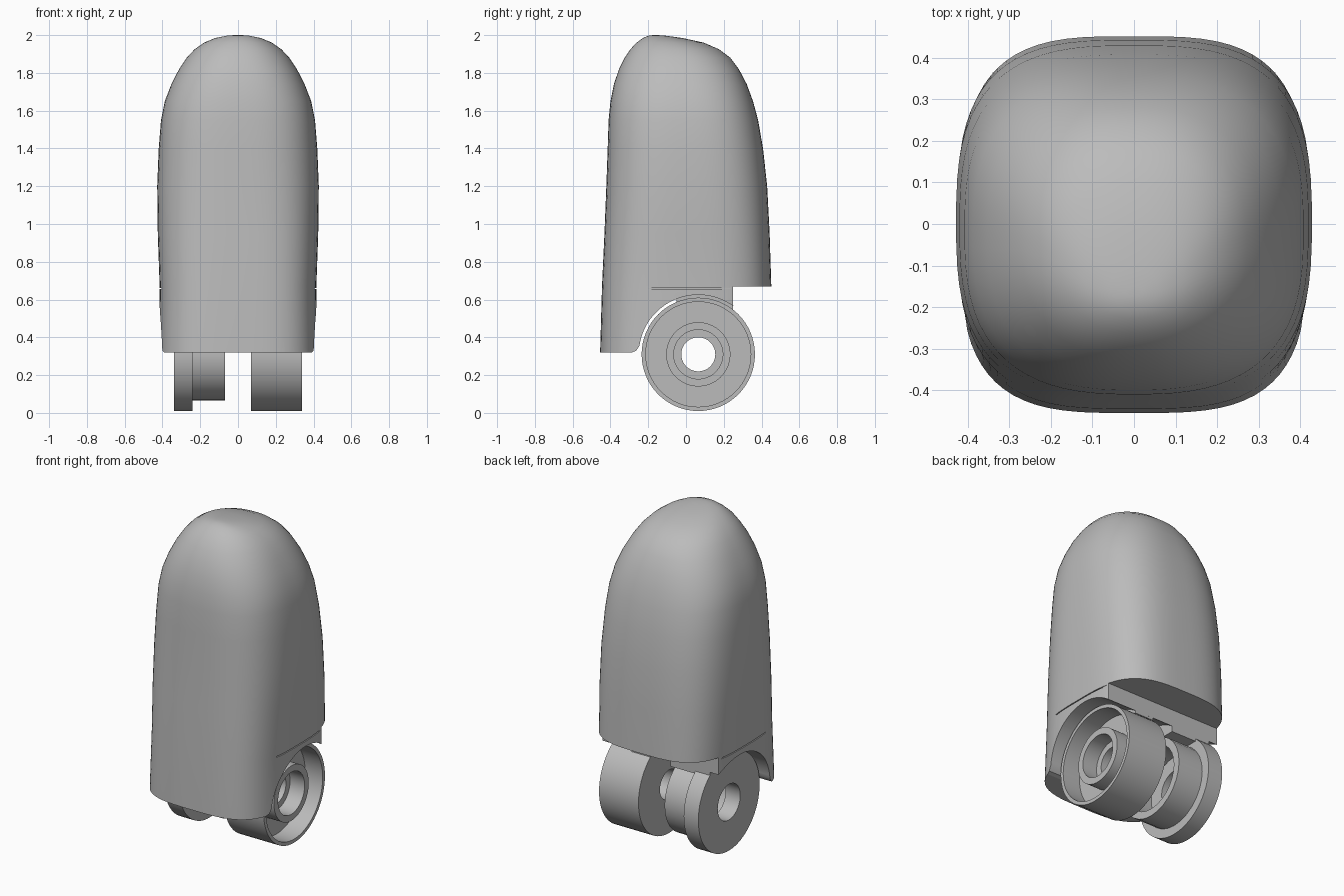
import bpy, bmesh, math

cube = bpy.data.objects.get("Cube")
if cube:
    bpy.data.objects.remove(cube, do_unlink=True)

GREY = (0.5, 0.5, 0.5, 1)
grey = bpy.data.materials.new("plain grey")
grey.use_nodes = True
grey.diffuse_color = GREY
grey.node_tree.nodes["Principled BSDF"].inputs["Base Color"].default_value = GREY

HINGE_Y, HINGE_Z = 0.065, 0.31


def finish(name, bm, angle=35):
    bmesh.ops.recalc_face_normals(bm, faces=bm.faces)
    mesh = bpy.data.meshes.new(name)
    bm.to_mesh(mesh)
    bm.free()
    mesh.materials.append(grey)
    obj = bpy.data.objects.new(name, mesh)
    bpy.context.collection.objects.link(obj)
    smooth(obj, angle)
    return obj


def smooth(obj, angle):
    bpy.ops.object.select_all(action="DESELECT")
    bpy.context.view_layer.objects.active = obj
    obj.select_set(True)
    bpy.ops.object.shade_smooth_by_angle(angle=math.radians(angle))


def bridge(bm, rings):
    for a, b in rings:
        for i in range(len(a)):
            j = (i + 1) % len(a)
            bm.faces.new((a[i], a[j], b[j], b[i]))


def lathe(name, profile, sides=64):
    """Closed (x, radius) profile turned around the hinge axis."""
    bm = bmesh.new()
    rings = []
    for k in range(sides):
        t = math.tau * k / sides
        rings.append([bm.verts.new((x, HINGE_Y + r * math.cos(t), HINGE_Z + r * math.sin(t)))
                      for x, r in profile])
    bridge(bm, zip(rings, rings[1:] + rings[:1]))
    return finish(name, bm)


def prism(name, outline, x0, x1):
    """Side outline (y, z) extruded across x."""
    bm = bmesh.new()
    a, b = [[bm.verts.new((x, y, z)) for y, z in outline] for x in (x0, x1)]
    bridge(bm, [(a, b)])
    bm.faces.new(a)
    bm.faces.new(b)
    return finish(name, bm)


def box(name, x0, x1, y0, y1, z0, z1):
    return prism(name, [(y0, z0), (y1, z0), (y1, z1), (y0, z1)], x0, x1)


def cut(obj, cutter):
    cutter.hide_render = True
    mod = obj.modifiers.new("cut", "BOOLEAN")
    mod.operation = "DIFFERENCE"
    mod.solver = "EXACT"
    mod.object = cutter
    bpy.context.view_layer.objects.active = obj
    bpy.ops.object.modifier_apply(modifier=mod.name)
    bpy.data.objects.remove(cutter, do_unlink=True)


def power(v, e):
    return math.copysign(abs(v) ** e, v)


# Rounded shell: height, half width, front y, back y, squareness
SECTIONS = [
    (0.32, 0.42, -0.455, 0.455, 3.4),
    (0.67, 0.415, -0.445, 0.452, 3.3),
    (0.95, 0.425, -0.432, 0.443, 3.1),
    (1.2, 0.428, -0.422, 0.43, 2.9),
    (1.4, 0.42, -0.415, 0.408, 2.8),
    (1.55, 0.408, -0.41, 0.382, 2.7),
    (1.65, 0.388, -0.4, 0.355, 2.6),
    (1.74, 0.353, -0.382, 0.322, 2.5),
    (1.82, 0.312, -0.355, 0.28, 2.4),
    (1.88, 0.272, -0.325, 0.235, 2.3),
    (1.925, 0.23, -0.295, 0.175, 2.3),
    (1.96, 0.18, -0.262, 0.095, 2.2),
    (1.985, 0.12, -0.228, -0.02, 2.2),
    (1.997, 0.06, -0.198, -0.11, 2.1),
    (2.0, 0.02, -0.175, -0.15, 2),
]
bm = bmesh.new()
rings = []
SIDES = 72
for z, half, front, back, n in SECTIONS:
    mid, depth = (front + back) / 2, (back - front) / 2
    angles = [math.tau * (k + 0.5) / SIDES for k in range(SIDES)]
    rings.append([bm.verts.new((half * power(math.cos(t), 2 / n),
                                mid + depth * power(math.sin(t), 2 / n), z)) for t in angles])
bridge(bm, zip(rings, rings[1:]))
bm.faces.new(rings[0])
bm.faces.new(rings[-1])
shell = finish("fingertip_shell", bm)

# Hinge clearance: lip fillet, arc around the barrels, raised back edge
arc = [math.radians(172 - 118 * k / 30) for k in range(31)]
outline = [(-0.3, 0.2), (-0.29, 0.319), (-0.265, 0.328)]
outline += [(HINGE_Y + 0.315 * math.cos(t), HINGE_Z + 0.315 * math.sin(t)) for t in arc]
outline += [(0.25, 0.67), (0.6, 0.67), (0.6, 0.2)]
cut(shell, prism("clearance_cutter", outline, -0.6, 0.6))

# Fine seam on each side
for side in (-1, 1):
    x0, x1 = sorted((side * 0.4, side * 0.5))
    cut(shell, box("seam_cutter", x0, x1, -0.2, 0.3, 0.656, 0.662))
smooth(shell, 35)

# Left barrel: open cup with a raised bearing ring
lathe("left_hinge_barrel", [
    (0.07, 0.09), (0.07, 0.3), (0.34, 0.3), (0.34, 0.278), (0.22, 0.278),
    (0.22, 0.17), (0.32, 0.17), (0.32, 0.13), (0.22, 0.13), (0.22, 0.09)])

# Right side: flat disc and a smaller hollow drum
lathe("right_hinge_disc", [(-0.34, 0.11), (-0.34, 0.3), (-0.24, 0.3), (-0.24, 0.11)])
lathe("right_hinge_drum", [(-0.245, 0.2), (-0.245, 0.245), (-0.07, 0.245), (-0.07, 0.2)], 28)

# Bridges joining the hinge to the shell
box("left_hinge_bridge", 0.07, 0.2, -0.05, 0.25, 0.55, 0.64)
box("right_hinge_bridge", -0.34, -0.07, -0.05, 0.25, 0.53, 0.64)
